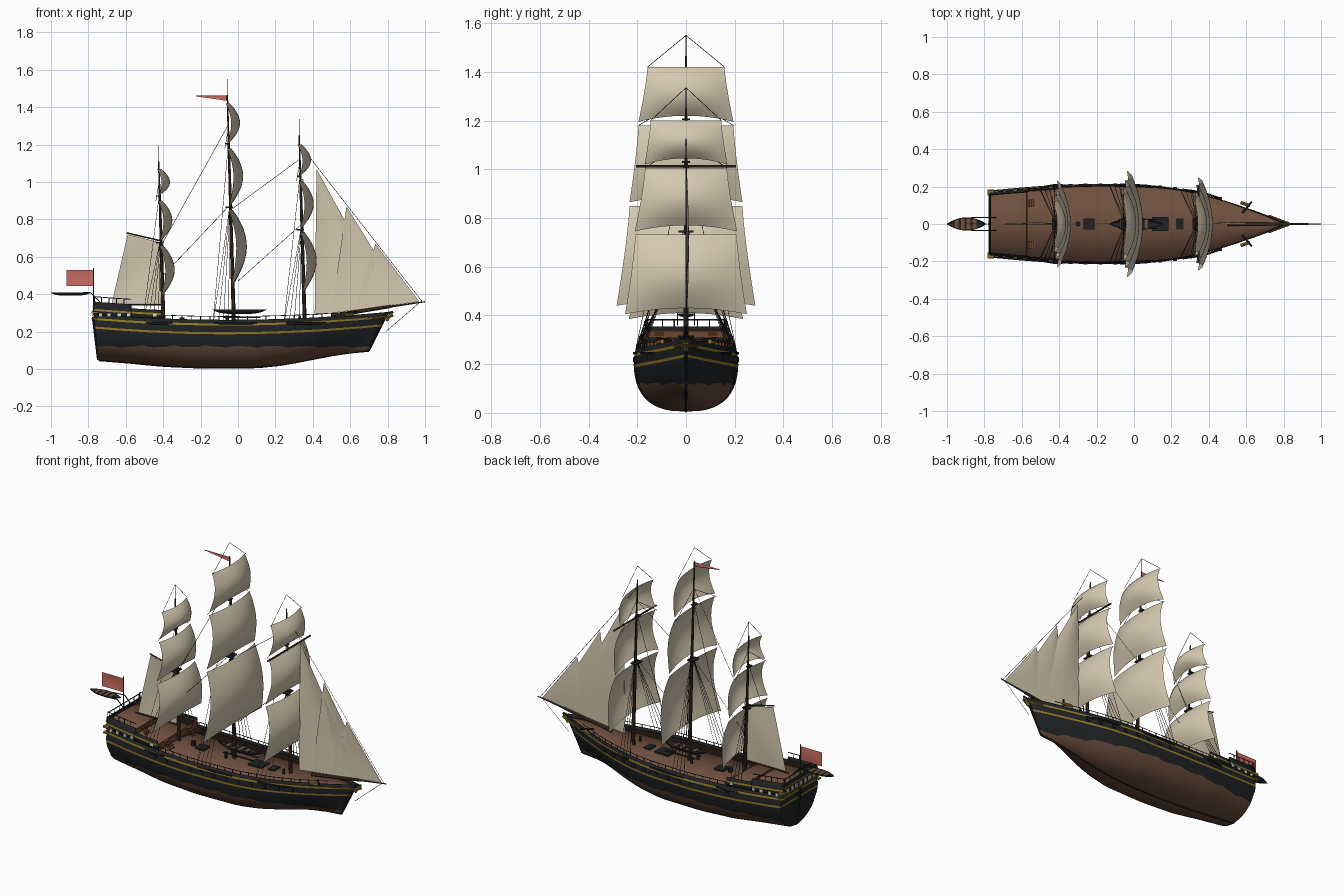
import bpy, bmesh, math
from mathutils import Vector

if "Cube" in bpy.data.objects:
    bpy.data.objects.remove(bpy.data.objects["Cube"])

COLOURS = {"black": (.014, .016, .018), "gold": (.30, .19, .02), "copper": (.135, .068, .042),
           "deck_brown": (.16, .08, .05), "spar_brown": (.06, .035, .02), "sailcloth": (.66, .58, .43),
           "flag_red": (.58, .15, .12), "window_white": (.7, .68, .6), "cabin_red": (.16, .06, .03)}
MATS = {}
for n, c in COLOURS.items():
    MATS[n] = bpy.data.materials.new(n)
    MATS[n].diffuse_color = (*c, 1)

# ---------- helpers ----------
def finish(name, bm, mats, smooth=True, thick=0):
    me = bpy.data.meshes.new(name)
    for f in bm.faces:
        f.smooth = smooth
    bm.to_mesh(me)
    bm.free()
    for m in mats.split():
        me.materials.append(MATS[m])
    me.set_sharp_from_angle(angle=math.radians(35))
    ob = bpy.data.objects.new(name, me)
    bpy.context.collection.objects.link(ob)
    if thick:
        s = ob.modifiers.new("thickness", "SOLIDIFY")
        s.thickness, s.offset = thick, 0
    return ob

def grid(bm, pts, mat=lambda i, j: 0):
    vs = [[bm.verts.new(p) for p in row] for row in pts]
    for i in range(len(vs) - 1):
        for j in range(len(vs[0]) - 1):
            f = bm.faces.new((vs[i][j], vs[i + 1][j], vs[i + 1][j + 1], vs[i][j + 1]))
            f.material_index = mat(i, j)
    return vs

def rod(bm, p, q, r1, r2=None, n=8):
    p, q = Vector(p), Vector(q)
    d = q - p
    m = d.to_track_quat('Z', 'Y').to_matrix().to_4x4()
    m.translation = (p + q) / 2
    bmesh.ops.create_cone(bm, cap_ends=True, segments=n, radius1=r1, radius2=r1 if r2 is None else r2,
                          depth=d.length, matrix=m)

def box(bm, c, s):
    for v in bmesh.ops.create_cube(bm, size=1)["verts"]:
        v.co = Vector((v.co[k] * s[k] + c[k] for k in range(3)))

def interp(table, x, col):
    for a, b in zip(table, table[1:]):
        if x <= b[0]:
            t = max(0, (x - a[0]) / (b[0] - a[0]))
            return a[col] + (b[col] - a[col]) * t
    return table[-1][col]

# ---------- hull: x, half breadth, keel height, section fullness ----------
LINES = [(-.77, .178, .048, 2.0), (-.6, .193, .036, 2.2), (-.4, .208, .018, 2.5), (-.15, .213, .008, 2.6),
         (.15, .203, .008, 2.6), (.3, .182, .02, 2.4), (.42, .152, .04, 2.2), (.53, .117, .062, 1.9),
         (.64, .077, .082, 1.7), (.72, .045, .092, 1.5), (.8, .008, .098, 1.4)]
def sheer(x):
    return .263 + .042 * (abs(x + .05) / .85) ** 2
def smoothed(x, col):
    return sum(interp(LINES, x + d, col) for d in (-.03, 0, .03)) / 3 if -.73 < x < .76 else interp(LINES, x, col)
def half(x, z):
    b, k, n = (smoothed(x, c) for c in (1, 2, 3))
    if z > .22:
        return b * (1 - .9 * (z - .22))
    t = max(0, (z - k) / (.22 - k))
    return b * max(0, 1 - (1 - t) ** n) ** (1 / n)
def at(x, z):  # rake the stem and stern as height changes
    s = (x + .77) / 1.57
    return (-.745 - .1 * (z - .05)) * (1 - s) + (.70 + .5 * (z - .1)) * s
NB = 9
def levels(x):
    k, s = smoothed(x, 2), sheer(x)
    wl = .121 + .004 * math.sin(x * 33) + .002 * math.sin(x * 71)
    return [k + (wl - k) * (i / NB) ** 1.7 for i in range(NB + 1)] + [s - d for d in (.105, .077, .066, .031, .020, 0)]
XS = [-.77 + 1.57 * i / 64 for i in range(65)]
bm = bmesh.new()
rows = []
for x in XS:
    right = [(at(x, z), half(x, z), z) for z in levels(x)]
    rows.append([(a, -b, c) for a, b, c in right[::-1]] + right[1:])
R = len(levels(0)) - 1
def hull_mat(i, j):
    r = R - 1 - j if j < R else j - R
    return 2 if r < NB else 1 if r - NB in (2, 4) else 0
vs = grid(bm, rows, hull_mat)
for j in range(R):  # transom
    a, b, c, d = vs[0][j], vs[0][j + 1], vs[0][2 * R - j - 1], vs[0][2 * R - j]
    f = bm.faces.new((a, b, c, d) if b is not c else (a, b, d))
    f.material_index = 1 if R - 1 - j - NB in (2, 4) else 0
bmesh.ops.recalc_face_normals(bm, faces=bm.faces)
finish("hull", bm, "black gold copper", thick=.005)

# keel and stem
bm = bmesh.new()
pts = [(at(x, smoothed(x, 2)), 0, smoothed(x, 2)) for x in XS[::4]] + [(.8, 0, .3), (.83, 0, .305)]
for p, q in zip(pts, pts[1:]):
    rod(bm, p, q, .006)
rod(bm, (-.747, 0, .05), (-.775, 0, .28), .007)
finish("keel_and_stem", bm, "black")

# decks
def deck(name, x0, x1, dz):
    bm = bmesh.new()
    xs = [x0 + (x1 - x0) * i / 24 for i in range(25)]
    grid(bm, [[(at(x, sheer(x)), s * half(x, sheer(x) + dz) * .98, sheer(x) + dz) for s in (-1, 0, 1)] for x in xs])
    finish(name, bm, "deck_brown", thick=.004)
deck("main_deck", -.42, .785, -.02)
deck("quarter_deck", -.58, -.415, .02)
deck("poop_deck", -.765, -.575, .045)

# raised stern sides
bm = bmesh.new()
for s in (-1, 1):
    for x0, x1, h in ((-.77, -.57, .067), (-.57, -.41, .045)):
        xs = [x0 + (x1 - x0) * i / 6 for i in range(7)]
        grid(bm, [[(x, s * half(x, sheer(x) + d), sheer(x) + d) for d in (-.002, .018, .028, h)] for x in xs],
             lambda i, j: 1 if j == 1 else 0)
finish("stern_sides", bm, "black gold", thick=.006)
bm = bmesh.new()
box(bm, (-.77, 0, .322), (.008, .325, .066))
finish("stern_board", bm, "black", False)
bm = bmesh.new()
box(bm, (-.572, 0, .322), (.006, .34, .03))
box(bm, (-.413, 0, .267), (.006, .385, .045))
for s in (-1, 1):  # ladders
    for k in range(4):
        box(bm, (-.405 + k * .012, s * .11, .288 - k * .011), (.012, .045, .004))
        box(bm, (-.563 + k * .01, s * .11, .328 - k * .009), (.01, .04, .004))
finish("bulkheads_and_ladders", bm, "cabin_red", False)

# stern windows and gold trim
bm, gold = bmesh.new(), bmesh.new()
for s in (-1, 1):
    for x in (-.735, -.69, -.635, -.585, -.445):
        box(bm, (x, s * (half(x, .288) + .003), .289), (.018, .006, .018))
    box(gold, (-.765, s * .168, .303), (.035, .03, .012))
    box(gold, (-.765, s * .172, .268), (.035, .026, .008))
    rod(gold, (.57, s * .115, .29), (.62, s * .098, .292), .009)
    rod(gold, (.72, s * .045, .27), (.83, s * .004, .285), .005)
for k in range(-3, 4):
    box(bm, (-.776, k * .042, .308), (.006, .022, .022))
for z in (.332, .288):
    box(gold, (-.775, 0, z), (.006, .33, .007))
rod(gold, (.79, 0, .26), (.825, 0, .3), .012, .007)
finish("stern_windows", bm, "window_white", False)
finish("gold_trim", gold, "gold", False)

# rails, channels, catheads, davits
bm = bmesh.new()
for s in (-1, 1):
    xs = [-.4 + i * .05 for i in range(22)]
    for a, b in zip(xs, xs[1:]):
        p, q = [(x, s * (half(x, sheer(x)) - .002), sheer(x) + .018) for x in (a, b)]
        rod(bm, p, q, .002, n=5)
        rod(bm, (*p[:2], p[2] - .02), p, .0025, n=5)
    xs = [-.77 + i * .04 for i in range(6)]
    for a, b in zip(xs, xs[1:]):
        p, q = [(x, s * half(x, .36), sheer(x) + .094) for x in (a, b)]
        rod(bm, p, q, .0025, n=5)
        rod(bm, (*p[:2], p[2] - .03), p, .0025, n=5)
    for x0, x1 in ((-.49, -.35), (-.13, .1), (.26, .47)):
        xm = (x0 + x1) / 2
        rod(bm, (x0, s * half(x0, .24), .245), (xm, s * (half(xm, .24) + .007), .245), .006, n=6)
        rod(bm, (xm, s * (half(xm, .24) + .007), .245), (x1, s * half(x1, .24), .245), .006, n=6)
    for k in range(12):  # gunports
        x = -.42 + k * .08
        box(bm, (x, s * half(x, .21), sheer(x) - .047), (.022, .009, .02))
    rod(bm, (.58, s * .06, .295), (.63, s * .12, .305), .006, n=6)
    rod(bm, (-.74, s * .035, .36), (-.79, s * .035, .41), .003, n=6)
    rod(bm, (-.79, s * .035, .41), (-.87, s * .035, .405), .003, n=6)
for k in range(-3, 4):
    rod(bm, (-.768, k * .048, .35), (-.768, k * .048, .382), .0025, n=5)
rod(bm, (-.768, -.155, .382), (-.768, .155, .382), .003, n=5)
finish("rails_channels_and_davits", bm, "black", False)

# deck fittings
bm = bmesh.new()
box(bm, (.14, 0, .25), (.09, .075, .014))
box(bm, (.245, 0, .25), (.04, .06, .014))
box(bm, (-.24, 0, .25), (.06, .06, .014))
rod(bm, (-.3, 0, .24), (-.3, 0, .275), .014)
for x in (.33, -.06, -.42):
    for s in (-1, 1):
        box(bm, (x, s * .03, .265), (.012, .008, .04))
for s in (-1, 1):
    box(bm, (.02, s * .025, .275), (.2, .006, .006))
finish("hatches_and_bitts", bm, "black", False)

# boats
def boat(name, xc, z, L, w, h):
    bm = bmesh.new()
    grid(bm, [[(xc + L * u, w * (1 - u * u) * math.sin(a), z - h * (1 - u ** 4) * math.cos(a))
               for a in [math.pi * (k / 8 - .5) for k in range(9)]] for u in [i / 8 - 1 for i in range(17)]])
    finish(name, bm, "black", thick=.003)
    bm = bmesh.new()
    for u in (-.5, -.2, .1, .4):
        box(bm, (xc + L * u, 0, z - .003), (.025, 1.8 * w * (1 - u * u), .003))
    finish(name + "_seats", bm, "deck_brown", False)
boat("stern_boat", -.895, .408, .105, .034, .014)
boat("deck_boat", .008, .318, .143, .032, .022)

# ---------- masts, sails and rigging ----------
bm_m, bm_t, bm_r = bmesh.new(), bmesh.new(), bmesh.new()
def line(p, q):
    rod(bm_r, p, q, .0013, n=4)
# name, foot x, top x, top z, sails (top z, top half width, bottom z, bottom half width)
MASTS = [("fore", .357, .327, 1.25, [(1.2, .145, 1.02, .17), (1.005, .168, .745, .21), (.732, .208, .405, .25)]),
         ("main", -.022, -.057, 1.465, [(1.42, .158, 1.195, .195), (1.18, .195, .865, .232), (.85, .232, .44, .285)]),
         ("mizzen", -.398, -.424, 1.11, [(1.07, .12, .915, .15), (.9, .15, .675, .185), (.66, .185, .385, .235)])]
for name, x0, x1, zt, sails in MASTS:
    mx = lambda z: x0 + (x1 - x0) * (z - .24) / (zt - .24)
    zs = [.2, sails[1][2] + .03, sails[0][2] + .03, zt]
    for z0, z1, r in zip(zs, zs[1:], (.011, .008, .005)):
        rod(bm_m, (mx(z0), 0, z0), (mx(z1), 0, z1), r, r * .75, 10)
    for z, w in ((zs[1] - .03, .04), (zs[2] - .02, .022)):  # tops
        box(bm_t, (mx(z) - .008, 0, z), (w, w * 1.5, .007))
    line((x1, 0, zt), (x1, 0, zt + .085))
    for k, (za, wa, zb, wb) in enumerate(sails):
        bm = bmesh.new()
        bulge = .03 + .16 * (za - zb) * .6
        grid(bm, [[(mx(za + (zb - za) * v) + .012 + bulge * math.sin(math.pi * v ** .9) * (1 - .5 * u * u) - .022 * u * u,
                    u * (wa + (wb - wa) * v ** 1.3), za + (zb - za) * v + .025 * v ** 3 * (1 - u * u))
                   for u in [i / 8 - 1 for i in range(17)]] for v in [j / 12 for j in range(13)]])
        finish(f"{name}_sail_{k + 1}", bm, "sailcloth")
    for s in (-1, 1):
        line((x1, 0, zt + .085), (x1, s * sails[0][1], sails[0][0]))
        line((mx(zs[2]), 0, zs[2] + .07), (mx(zs[2]) - .02, s * sails[1][1], sails[1][0]))
        for k in range(4):  # shrouds
            xb = x0 - .03 - k * .026
            line((mx(zs[1]), 0, zs[1]), (xb, s * half(xb, .25), .26))
        line((mx(zs[2]), 0, zs[2]), (x0 - .11, s * half(x0 - .11, .25), .26))
rod(bm_m, (.345, -.205, 1.012), (.345, .205, 1.012), .005)
rod(bm_m, (.5, 0, .285), (.82, 0, .335), .012, .008)
rod(bm_m, (.8, 0, .332), (1.0, 0, .36), .006, .003)
rod(bm_m, (-.41, 0, .685), (-.595, 0, .728), .004)
rod(bm_m, (-.41, 0, .345), (-.69, 0, .345), .004)
rod(bm_m, (-.772, 0, .34), (-.772, 0, .54), .003)
for p, q in (((.985, 0, .36), (.33, 0, 1.2)), ((.327, 0, 1.12), (-.04, 0, .85)), ((.335, 0, .77), (0, 0, .47)),
             ((-.055, 0, 1.3), (-.4, 0, .68)), ((.97, 0, .355), (.79, 0, .2)), ((-.05, 0, .87), (-.4, 0, .5))):
    line(p, q)
finish("masts_and_spars", bm_m, "spar_brown")
finish("mast_tops", bm_t, "black", False)
finish("rigging", bm_r, "black", False)

# fore-and-aft sails: four corners (a triangle repeats one)
def sheet(name, a, b, c, d, mat, belly):
    bm = bmesh.new()
    a, b, c, d = (Vector((x, 0, z)) for x, z in (a, b, c, d))
    N = 8
    pts = []
    for i in range(N + 1):
        v = i / N
        pts.append([])
        for j in range(N + 1):
            u = j / N
            p = a.lerp(b, u).lerp(d.lerp(c, u), v)
            p.y = belly * math.sin(math.pi * u) * math.sin(math.pi * v)
            pts[-1].append(p)
    grid(bm, pts)
    bmesh.ops.remove_doubles(bm, verts=bm.verts, dist=1e-5)
    finish(name, bm, mat)
sheet("inner_jib", (.42, 1.07), (.42, 1.07), (.82, .34), (.41, .288), "sailcloth", .012)
sheet("middle_jib", (.58, .87), (.58, .87), (.9, .35), (.5, .302), "sailcloth", .008)
sheet("outer_jib", (.735, .67), (.735, .67), (.97, .36), (.62, .318), "sailcloth", .006)
sheet("spanker", (-.59, .72), (-.418, .678), (-.408, .35), (-.675, .35), "sailcloth", .01)
sheet("ensign", (-.918, .53), (-.774, .53), (-.774, .445), (-.918, .445), "flag_red", .004)
sheet("pennant", (-.225, 1.462), (-.057, 1.462), (-.057, 1.434), (-.225, 1.458), "flag_red", .003)

for m in bpy.data.materials:
    if m.users and not m.is_grease_pencil:
        m.use_nodes = True
        m.node_tree.nodes["Principled BSDF"].inputs["Base Color"].default_value = m.diffuse_color
